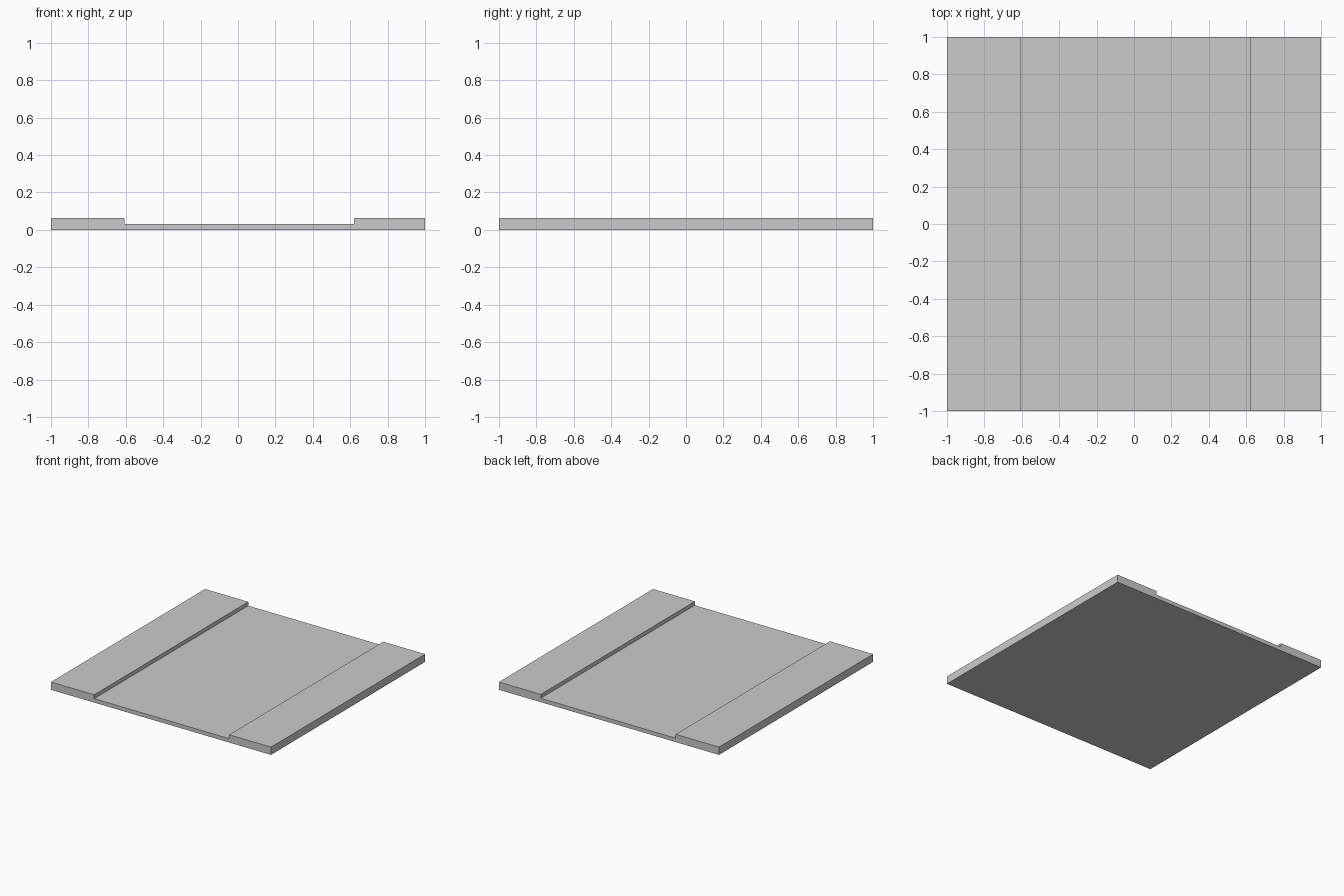
import bpy
import bmesh

if "Cube" in bpy.data.objects:
    bpy.data.objects.remove(bpy.data.objects["Cube"])

# Panel cross-section in x/z: two raised side strips with a shallow recess between
LEFT, RIGHT = -0.607, 0.62
TOP, RECESS = 0.064, 0.032
profile = [(-1, 0), (1, 0), (1, TOP), (RIGHT, TOP), (RIGHT, RECESS),
           (LEFT, RECESS), (LEFT, TOP), (-1, TOP)]

# Extrude the section along the full depth
bm = bmesh.new()
section = bm.faces.new([bm.verts.new((x, -1, z)) for x, z in profile])
extruded = bmesh.ops.extrude_face_region(bm, geom=[section], use_keep_orig=True)
moved = [v for v in extruded["geom"] if isinstance(v, bmesh.types.BMVert)]
bmesh.ops.translate(bm, verts=moved, vec=(0, 2, 0))
bmesh.ops.recalc_face_normals(bm, faces=bm.faces[:])

mesh = bpy.data.meshes.new("recessed_panel")
bm.to_mesh(mesh)
bm.free()
panel = bpy.data.objects.new("recessed_panel", mesh)
bpy.context.collection.objects.link(panel)
